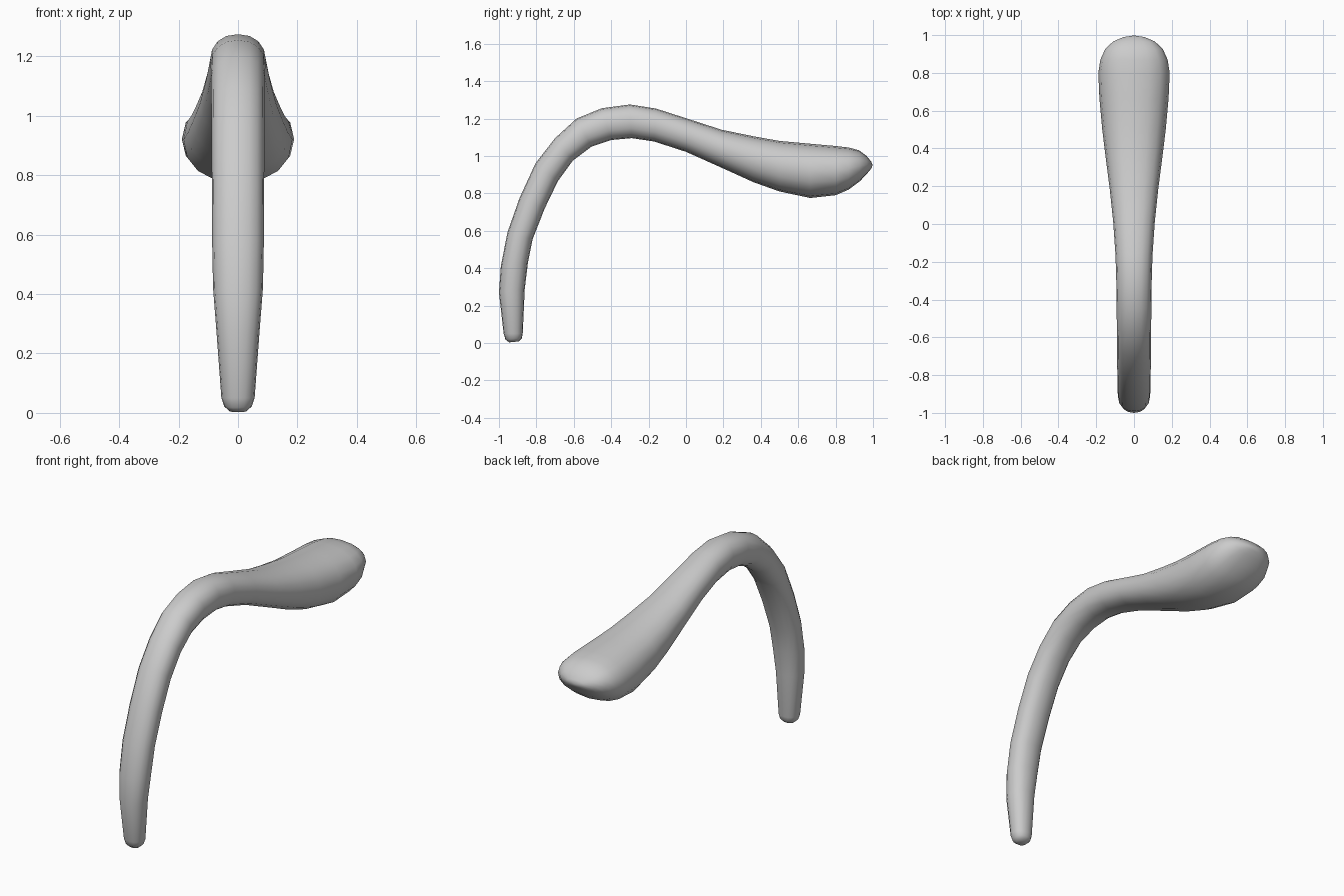
import bpy
import bmesh
import math
from mathutils import Vector

SIDES = 16

# Stations along the bar: outer y, outer z, inner y, inner z, half width
STATIONS = [
    (-0.945, 0.003, -0.895, 0.008, 0.028),
    (-0.965, 0.018, -0.878, 0.025, 0.046),
    (-0.975, 0.05, -0.873, 0.05, 0.056),
    (-1.00, 0.27, -0.862, 0.29, 0.073),
    (-0.99, 0.41, -0.845, 0.43, 0.084),
    (-0.955, 0.59, -0.82, 0.555, 0.087),
    (-0.89, 0.775, -0.755, 0.72, 0.088),
    (-0.805, 0.96, -0.685, 0.865, 0.089),
    (-0.70, 1.095, -0.605, 0.975, 0.09),
    (-0.585, 1.20, -0.505, 1.05, 0.091),
    (-0.45, 1.255, -0.40, 1.085, 0.092),
    (-0.30, 1.275, -0.29, 1.095, 0.094),
    (-0.16, 1.253, -0.17, 1.077, 0.098),
    (0.02, 1.195, 0.00, 1.022, 0.11),
    (0.19, 1.14, 0.19, 0.937, 0.129),
    (0.36, 1.105, 0.36, 0.86, 0.151),
    (0.50, 1.08, 0.50, 0.81, 0.168),
    (0.665, 1.065, 0.665, 0.775, 0.183),
    (0.80, 1.053, 0.80, 0.79, 0.189),
    (0.87, 1.045, 0.87, 0.82, 0.178),
    (0.925, 1.03, 0.93, 0.865, 0.152),
    (0.965, 1.00, 0.968, 0.905, 0.11),
    (0.99, 0.97, 0.99, 0.932, 0.055),
]


def spow(v, p):
    return math.copysign(abs(v) ** p, v)


def loft(name, stations, power):
    """Join rounded cross-sections into one closed skin."""
    bm = bmesh.new()
    rings = []
    for oy, oz, iy, iz, hw in stations:
        mid = Vector((0, (oy + iy) / 2, (oz + iz) / 2))
        up = Vector((0, (oy - iy) / 2, (oz - iz) / 2))
        ring = []
        for k in range(SIDES):
            a = 2 * math.pi * k / SIDES
            co = mid + up * spow(math.cos(a), power)
            co.x = hw * spow(math.sin(a), power)
            ring.append(bm.verts.new(co))
        rings.append(ring)
    for r0, r1 in zip(rings, rings[1:]):
        for k in range(SIDES):
            n = (k + 1) % SIDES
            bm.faces.new((r0[k], r0[n], r1[n], r1[k]))
    # Closed ends: a flat foot and a slightly domed tip
    bm.faces.new(rings[0])
    tip = bm.verts.new((0, 0.998, 0.95))
    for k in range(SIDES):
        bm.faces.new((rings[-1][k], rings[-1][(k + 1) % SIDES], tip))
    bmesh.ops.recalc_face_normals(bm, faces=bm.faces[:])
    me = bpy.data.meshes.new(name)
    bm.to_mesh(me)
    bm.free()
    me.polygons.foreach_set("use_smooth", [True] * len(me.polygons))
    ob = bpy.data.objects.new(name, me)
    bpy.context.collection.objects.link(ob)
    return ob


grey = bpy.data.materials.new("light grey")
grey.diffuse_color = (0.6, 0.6, 0.6, 1)

# Curved handle that swells into a rounded head
handle = loft("curved_handle", STATIONS, 0.9)
handle.data.materials.append(grey)
